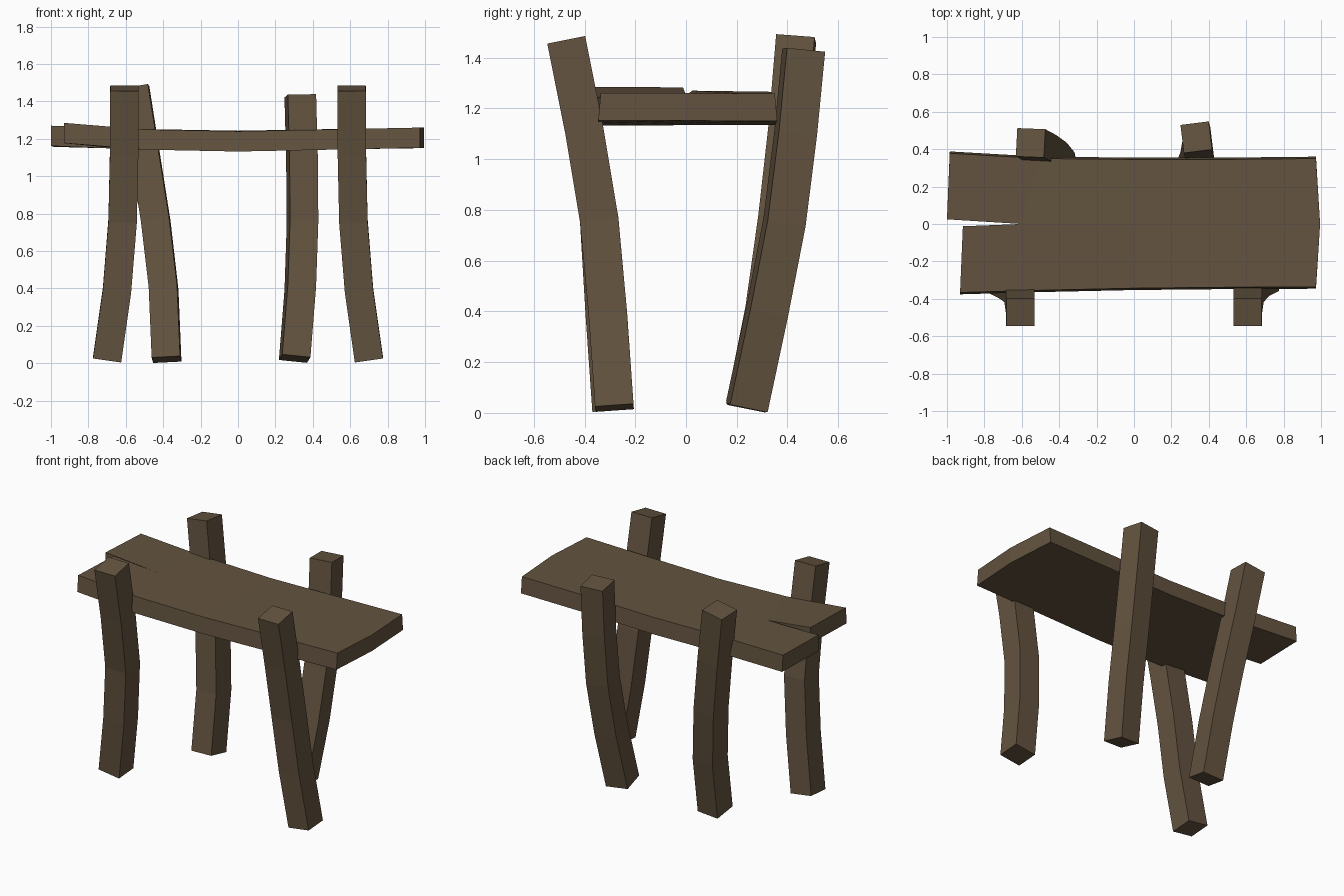
import bpy, bmesh, math
from mathutils import Vector

if "Cube" in bpy.data.objects:
    bpy.data.objects.remove(bpy.data.objects["Cube"])

wood = bpy.data.materials.new("dark brown wood")
wood.diffuse_color = (0.125, 0.087, 0.05, 1)
wood.use_nodes = True
wood.node_tree.nodes["Principled BSDF"].inputs["Base Color"].default_value = wood.diffuse_color


def finish(bm, name):
    bmesh.ops.recalc_face_normals(bm, faces=bm.faces)
    me = bpy.data.meshes.new(name)
    bm.to_mesh(me)
    bm.free()
    me.materials.append(wood)
    ob = bpy.data.objects.new(name, me)
    bpy.context.collection.objects.link(ob)
    return ob


def leg(name, path, yaw=0, w=0.152):
    """Square post swept along a bent path, ends cut square to the path."""
    pts = [Vector(p) for p in path]
    bm = bmesh.new()
    rings = []
    for i, p in enumerate(pts):
        t = (pts[min(i + 1, len(pts) - 1)] - pts[max(i - 1, 0)]).normalized()
        a = math.radians(yaw)
        u = Vector((math.cos(a), math.sin(a), 0))
        u = (u - t * u.dot(t)).normalized()
        v = t.cross(u)
        rings.append([bm.verts.new(p + (u * sx + v * sy) * w / 2)
                      for sx, sy in ((-1, -1), (1, -1), (1, 1), (-1, 1))])
    for a, b in zip(rings, rings[1:]):
        for k in range(4):
            bm.faces.new((a[k], a[(k + 1) % 4], b[(k + 1) % 4], b[k]))
    bm.faces.new(rings[0])
    bm.faces.new(rings[-1])
    return finish(bm, name)


# front legs: mirrored left and right
for side, name, dy in ((-1, "front_left_leg", -0.012), (1, "front_right_leg", 0.0)):
    leg(name, [(side * 0.70, -0.282 + dy, 0.02), (side * 0.647, -0.308 + dy, 0.39),
               (side * 0.617, -0.342, 0.76), (side * 0.609, -0.402, 1.12),
               (side * 0.607, -0.472, 1.47)])

# back legs: each bent its own way
leg("back_left_leg", [(-0.382, 0.236, 0.02), (-0.398, 0.312, 0.40), (-0.440, 0.363, 0.76),
                      (-0.497, 0.404, 1.12), (-0.553, 0.434, 1.475)], -3)
leg("back_right_leg", [(0.303, 0.240, 0.025), (0.333, 0.320, 0.40), (0.345, 0.388, 0.75),
                       (0.342, 0.432, 1.10), (0.333, 0.464, 1.43)], 7)

# tabletop: sagging plank, split at its left end
bm = bmesh.new()
V = bm.verts.new
front = [V(p) for p in ((-0.93, -0.366, 1.285), (-0.5, -0.354, 1.25), (0, -0.343, 1.24),
                        (0.5, -0.338, 1.25), (0.973, -0.336, 1.26))]
back = [V(p) for p in ((-0.985, 0.378, 1.265), (-0.5, 0.35, 1.252), (0, 0.345, 1.243),
                       (0.5, 0.345, 1.252), (0.973, 0.35, 1.258))]
mid = [V(p) for p in ((-0.6, 0.0, 1.253), (0, 0, 1.242), (0.5, 0, 1.251), (0.995, 0, 1.26))]
tip_front = V((-0.915, -0.012, 1.283))
tip_back = V((-1.0, 0.025, 1.27))
faces = [bm.faces.new((front[0], front[1], mid[0], tip_front)),
         bm.faces.new((tip_back, mid[0], back[1], back[0])),
         bm.faces.new((front[1], front[2], mid[1], mid[0])),
         bm.faces.new((mid[0], mid[1], back[2], back[1]))]
for i in (1, 2):
    faces.append(bm.faces.new((front[i + 1], front[i + 2], mid[i + 1], mid[i])))
    faces.append(bm.faces.new((mid[i], mid[i + 1], back[i + 2], back[i + 1])))
# thickness, with the underside slightly wider
ext = bmesh.ops.extrude_face_region(bm, geom=faces, use_keep_orig=True)
for v in [g for g in ext["geom"] if isinstance(g, bmesh.types.BMVert)]:
    v.co.z -= 0.108
    if abs(v.co.y) > 0.2:
        v.co.y += math.copysign(0.01, v.co.y)
finish(bm, "tabletop")
